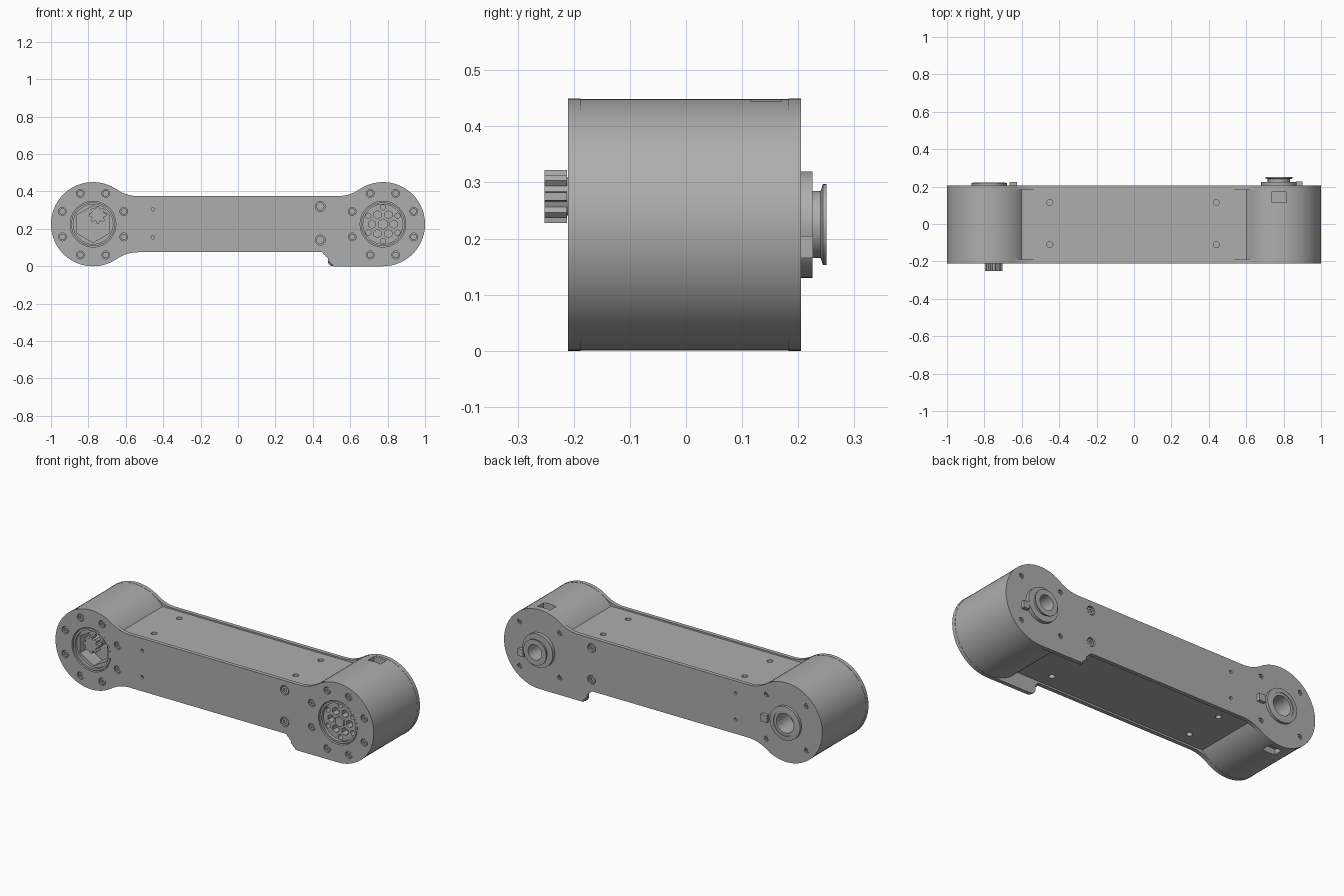
import bpy, bmesh
from math import sin, cos, pi, sqrt, atan2, hypot, radians
from mathutils import Matrix, Vector

cube = bpy.data.objects.get("Cube")
if cube:
    bpy.data.objects.remove(cube, do_unlink=True)

grey = bpy.data.materials.new("machined grey")
grey.use_nodes = True
colour = (0.42, 0.42, 0.42, 1)
grey.diffuse_color = colour
grey.node_tree.nodes["Principled BSDF"].inputs["Base Color"].default_value = colour

HUB, MID, R = 0.775, 0.225, 0.225      # hub offset, axis height, hub radius
FRONT, BACK, THICK = -0.21, 0.205, 0.022


def arc(cx, cz, r, a0, a1, n):
    return [(cx + r * cos(a0 + (a1 - a0) * i / n), cz + r * sin(a0 + (a1 - a0) * i / n))
            for i in range(n + 1)]


def circle(cx, cz, r, n=32, turn=0):
    return arc(cx, cz, r, turn, turn + 2 * pi, n)[:-1]


def make(name, bm):
    bmesh.ops.recalc_face_normals(bm, faces=bm.faces[:])
    mesh = bpy.data.meshes.new(name)
    bm.to_mesh(mesh)
    bm.free()
    mesh.materials.append(grey)
    ob = bpy.data.objects.new(name, mesh)
    bpy.context.collection.objects.link(ob)
    return ob


def add_prism(bm, pts, y0, y1):
    """Extrude an x-z outline from y0 to y1; returns the face at y1."""
    a = [bm.verts.new((x, y0, z)) for x, z in pts]
    b = [bm.verts.new((x, y1, z)) for x, z in pts]
    bm.faces.new(a)
    cap = bm.faces.new(b)
    for i in range(len(pts)):
        j = (i + 1) % len(pts)
        bm.faces.new((a[i], a[j], b[j], b[i]))
    return cap


def prism(name, pts, y0, y1, chamfer=0):
    bm = bmesh.new()
    cap = add_prism(bm, pts, y0, y1)
    if chamfer:
        bmesh.ops.bevel(bm, geom=cap.edges[:], offset=chamfer, segments=1,
                        affect='EDGES', clamp_overlap=False)
    return make(name, bm)


def tube(name, cx, profile):
    """Closed (radius, y) profile turned round a hub axis."""
    bm = bmesh.new()
    n = 48
    rings = [[bm.verts.new((cx + r * cos(2 * pi * k / n), y, MID + r * sin(2 * pi * k / n)))
              for r, y in profile] for k in range(n)]
    m = len(profile)
    for k in range(n):
        a, b = rings[k], rings[(k + 1) % n]
        for i in range(m):
            j = (i + 1) % m
            bm.faces.new((a[i], a[j], b[j], b[i]))
    return make(name, bm)


def add_box(bm, x0, x1, y0, y1, z0, z1):
    add_prism(bm, [(x0, z0), (x1, z0), (x1, z1), (x0, z1)], y0, y1)


def box(name, *size):
    bm = bmesh.new()
    add_box(bm, *size)
    return make(name, bm)


def cut(ob, bm):
    """Subtract everything in bm from ob, then drop the cutter."""
    cutter = make("cutter", bm)
    cutter.hide_render = True
    mod = ob.modifiers.new("cut", 'BOOLEAN')
    mod.operation, mod.solver, mod.object = 'DIFFERENCE', 'EXACT', cutter
    bpy.context.view_layer.objects.active = ob
    bpy.ops.object.modifier_apply(modifier=mod.name)
    bpy.data.objects.remove(cutter, do_unlink=True)


def outline():
    """Side plate: two hubs blended into the arm, with a foot under the left hub."""
    h, fr = 0.15, 0.2
    dx = sqrt((R + fr) ** 2 - (h + fr) ** 2)
    t = atan2(h + fr, dx)
    pts = arc(-HUB, MID, R, t, 2 * pi - t, 56)
    pts += arc(dx - HUB, MID - h - fr, fr, pi - t, pi / 2, 10)
    pts += arc(0.45, 0.045, 0.03, pi / 2, 0, 5)
    pts += arc(0.51, 0.03, 0.03, pi, 1.5 * pi, 5)
    pts += arc(HUB, MID, R, -pi / 2, pi - t, 48)
    pts += arc(HUB - dx, MID + h + fr, fr, -t, -pi / 2, 10)
    pts += arc(dx - HUB, MID + h + fr, fr, -pi / 2, t - pi, 10)
    return [p for i, p in enumerate(pts)
            if hypot(p[0] - pts[i - 1][0], p[1] - pts[i - 1][1]) > 1e-4]


# Side plates
shape = outline()
front_plate = prism("front_plate", shape, FRONT + THICK, FRONT, 0.009)
back_plate = prism("back_plate", shape, BACK - THICK, BACK, 0.009)

# Screw positions as (x, z, hole radius)
front_screws = [(sx * HUB + 0.178 * cos(a), MID + 0.178 * sin(a), 0.021)
                for sx in (-1, 1) for a in [pi / 8 + k * pi / 4 for k in range(8)]]
front_screws += [(0.44, z, 0.027) for z in (0.14, 0.32)]
back_screws = [(sx * HUB + 0.178 * cos(a), MID + 0.178 * sin(a), 0.014)
               for sx in (-1, 1) for a in [pi / 4 + k * pi / 2 for k in range(4)]]
back_screws += [(0.45, z, 0.025) for z in (0.14, 0.32)]
small_holes = [(-0.455, z, 0.009) for z in (0.155, 0.305)]

for plate, y, inward, screws in ((front_plate, FRONT, 1, front_screws),
                                 (back_plate, BACK, -1, back_screws)):
    bm = bmesh.new()
    for x, z, r in screws + small_holes:
        add_prism(bm, circle(x, z, r, 16), y - inward * 0.02, y + inward * 0.013)
    for sx in (-1, 1):
        r = 0.122 if inward == 1 else 0.06
        add_prism(bm, circle(sx * HUB, MID, r, 48), y - inward * 0.02, y + inward * 0.05)
    cut(plate, bm)
    # Screw heads with hexagonal sockets
    bm = bmesh.new()
    for x, z, r in screws:
        add_prism(bm, circle(x, z, r * 0.8, 16), y + inward * 0.015, y + inward * 0.004)
    heads = make("front_screws" if inward == 1 else "back_screws", bm)
    bm = bmesh.new()
    for x, z, r in screws:
        add_prism(bm, circle(x, z, r * 0.4, 6), y - inward * 0.01, y + inward * 0.01)
    cut(heads, bm)

# Arm core with screw holes above and below
y0, y1 = FRONT + THICK, BACK - THICK
arm = box("arm_core", -0.62, 0.62, y0, y1, 0.085, 0.367)
bm = bmesh.new()
for x in (-0.45, 0.44):
    for y in (-0.11, 0.115):
        for z in (0.085, 0.367):
            bmesh.ops.create_cone(bm, cap_ends=True, segments=16, radius1=0.016, radius2=0.016,
                                  depth=0.05, matrix=Matrix.Translation(Vector((x, y, z))))
cut(arm, bm)

# Hub drums: sockets at the front, bores at the back, one slot each
hubs = [prism(n, circle(sx * HUB, MID, R - 0.001, 72), y0, y1)
        for n, sx in (("right_hub", -1), ("left_hub", 1))]
for hub, sx, bore, slot in ((hubs[0], -1, 0.055, 0), (hubs[1], 1, 0.043, 0.45)):
    bm = bmesh.new()
    add_prism(bm, circle(sx * HUB, MID, bore, 32), BACK, 0.1)
    add_box(bm, sx * HUB - 0.04, sx * HUB + 0.04, 0.115, 0.17, slot - 0.035, slot + 0.035)
    if sx < 0:
        add_prism(bm, circle(-HUB, MID, 0.098, 6, pi / 2), FRONT, -0.11)
    else:
        for k in range(6):
            a = k * pi / 3
            add_prism(bm, circle(HUB + 0.058 * cos(a), MID + 0.058 * sin(a), 0.022, 6, pi / 6),
                      FRONT, -0.15)
            a += pi / 6
            add_prism(bm, circle(HUB + 0.09 * cos(a), MID + 0.09 * sin(a), 0.014, 12),
                      FRONT, -0.15)
    cut(hub, bm)

# Dial rings at the front
for name, sx in (("right_dial_ring", -1), ("left_dial_ring", 1)):
    tube(name, sx * HUB, [(0.106, -0.18), (0.117, -0.18), (0.117, -0.205), (0.106, -0.205)])
prism("left_dial_nut", circle(HUB, MID, 0.03, 6, pi / 6), -0.18, -0.197)

# Toothed drive peg standing in the hexagonal socket
peg = (-0.75, 0.275)
prism("peg_stem", circle(*peg, 0.034, 24), -0.1, -0.22)
teeth = []
for k in range(8):
    for da, r in ((-0.25, 0.036), (-0.15, 0.048), (0.15, 0.048), (0.25, 0.036)):
        a = k * pi / 4 + da
        teeth.append((peg[0] + r * cos(a), peg[1] + r * sin(a)))
prism("peg_gear", teeth, -0.212, -0.252)

# Bearing collars and key tabs at the back
tube("left_collar", HUB, [(0.043, 0.17), (0.095, 0.17), (0.095, 0.225), (0.06, 0.225),
                          (0.06, 0.24), (0.072, 0.244), (0.072, 0.25), (0.043, 0.25)])
tube("right_collar", -HUB, [(0.055, 0.17), (0.095, 0.17), (0.095, 0.22), (0.07, 0.222),
                            (0.07, 0.218), (0.055, 0.218)])
box("left_key_tab", 0.865, 0.9, 0.19, 0.226, 0.165, 0.205)
box("right_key_tab", -0.665, -0.625, 0.19, 0.224, 0.2, 0.24)

# Smooth curved walls, keep edges crisp
bpy.ops.object.select_all(action='DESELECT')
for ob in bpy.context.collection.objects:
    if ob.type == 'MESH' and grey.name in ob.data.materials:
        ob.select_set(True)
        bpy.context.view_layer.objects.active = ob
bpy.ops.object.shade_smooth_by_angle(angle=radians(28))
